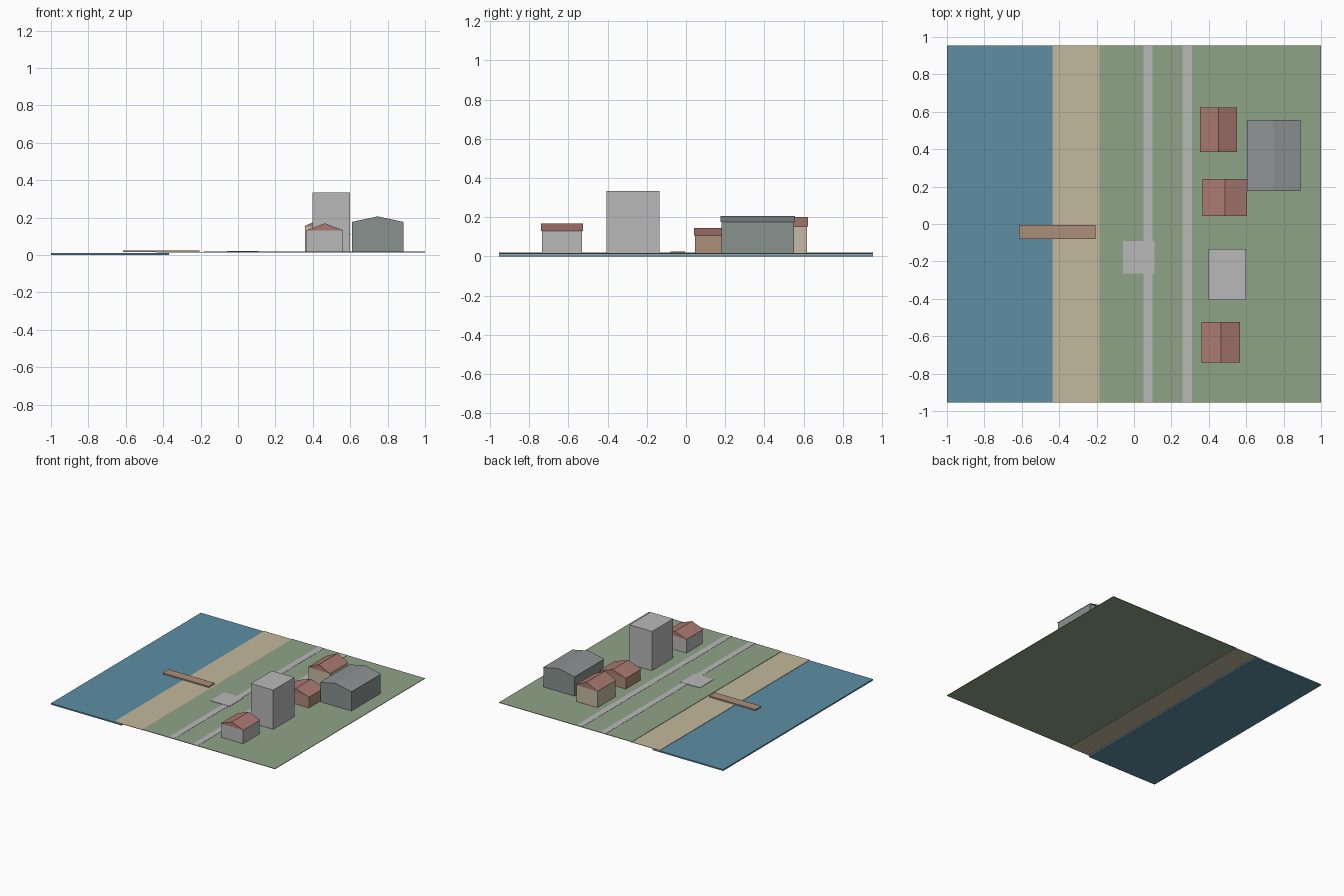
import bpy

if "Cube" in bpy.data.objects:
    bpy.data.objects.remove(bpy.data.objects["Cube"], do_unlink=True)


def material(name, *srgb):
    """Flat colour given as sRGB 0-255, stored as linear."""
    lin = [(c / 255 / 12.92) if c < 11 else ((c / 255 + 0.055) / 1.055) ** 2.4 for c in srgb]
    mat = bpy.data.materials.new(name)
    mat.use_nodes = True
    mat.diffuse_color = (*lin, 1)
    mat.node_tree.nodes["Principled BSDF"].inputs["Base Color"].default_value = (*lin, 1)
    return mat


sea_blue = material("sea_blue", 93, 143, 164)
sand_tan = material("sand_tan", 196, 184, 156)
grass = material("grass_green", 143, 163, 135)
concrete = material("concrete_grey", 185, 185, 185)
roof_red = material("roof_red", 170, 122, 113)
wood = material("wood_brown", 172, 142, 120)
cream = material("cream_wall", 198, 186, 160)
metal_wall = material("metal_wall_grey", 137, 146, 144)
metal_roof = material("metal_roof_grey", 143, 147, 147)


def prism(name, outline, y0, y1, mat, end_mat=None):
    """Extrude an x-z outline along y; the end caps may take a second colour."""
    n = len(outline)
    verts = [(x, y, z) for y in (y0, y1) for x, z in outline]
    faces = [tuple(range(n)), tuple(reversed(range(n, 2 * n)))]
    faces += [((i + 1) % n, i, n + i, n + (i + 1) % n) for i in range(n)]
    mesh = bpy.data.meshes.new(name)
    mesh.from_pydata(verts, [], faces)
    mesh.materials.append(mat)
    if end_mat:
        mesh.materials.append(end_mat)
        for face in mesh.polygons:
            face.material_index = int(abs(face.normal.y) > 0.9)
    obj = bpy.data.objects.new(name, mesh)
    bpy.context.collection.objects.link(obj)
    return obj


def box(name, x0, x1, y0, y1, z0, z1, mat):
    return prism(name, [(x0, z0), (x1, z0), (x1, z1), (x0, z1)], y0, y1, mat)


GROUND = 0.018
DEPTH = 0.955


def gabled(name, x0, x1, y0, y1, eave, ridge, wall, roof, gable=None, lip=0.005):
    """Walls with a slightly overhanging solid gable roof, ridge along y."""
    box(name + "_walls", x0 + lip, x1 - lip, y0 + lip, y1 - lip, GROUND, eave, wall)
    prism(name + "_roof", [(x0, eave), (x1, eave), ((x0 + x1) / 2, ridge)], y0, y1, roof, gable)


# Ground layers
box("sea", -1, -0.37, -DEPTH, DEPTH, 0, 0.011, sea_blue)
box("beach", -0.435, -0.18, -DEPTH, DEPTH, 0.012, 0.015, sand_tan)
box("grass_land", -0.185, 1, -DEPTH, DEPTH, 0.014, GROUND, grass)

# Roads, plaza and pier
for name, x in (("shore_road", 0.05), ("inland_road", 0.26)):
    box(name, x, x + 0.049, -DEPTH, DEPTH, GROUND - 0.001, GROUND + 0.0015, concrete)
box("plaza", -0.06, 0.11, -0.265, -0.09, GROUND - 0.001, GROUND + 0.003, concrete)
box("pier", -0.615, -0.205, -0.08, -0.006, 0.015, 0.025, wood)

# Buildings
box("tower_block", 0.398, 0.598, -0.405, -0.135, GROUND, 0.334, concrete)
gabled("south_house", 0.362, 0.566, -0.74, -0.525, 0.13, 0.169, concrete, roof_red)
gabled("middle_house", 0.367, 0.605, 0.042, 0.24, 0.108, 0.146, wood, roof_red)
gabled("north_house", 0.353, 0.551, 0.385, 0.622, 0.152, 0.2, cream, roof_red)
gabled("warehouse", 0.605, 0.889, 0.177, 0.555, 0.176, 0.206, metal_wall, metal_roof, metal_wall)
